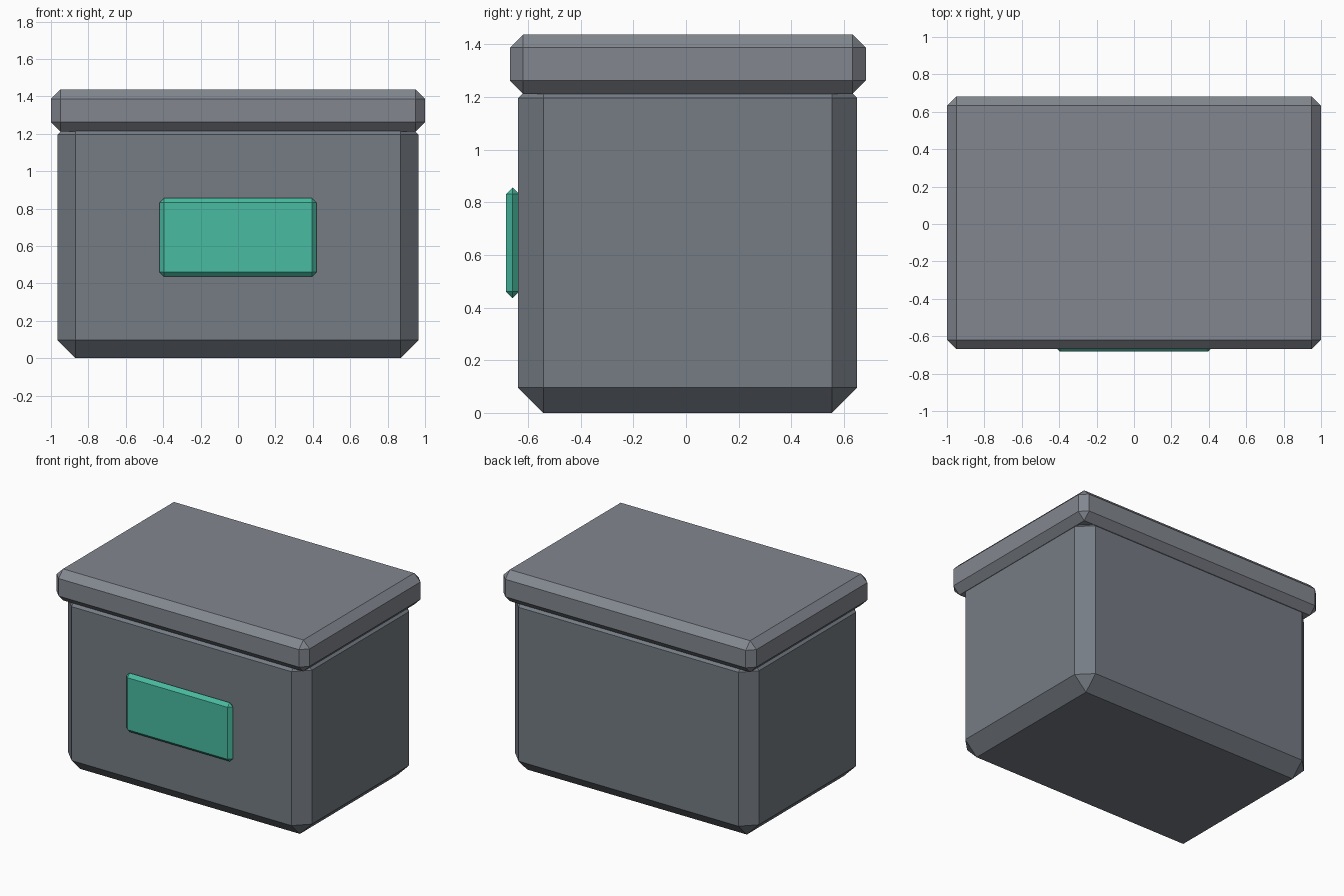
import bpy, bmesh

if "Cube" in bpy.data.objects:
    bpy.data.objects.remove(bpy.data.objects["Cube"])


def chamfered_box(name, lo, hi, chamfer, colour):
    """Box spanning lo..hi with a flat chamfer on every edge."""
    bm = bmesh.new()
    bmesh.ops.create_cube(bm, size=1.0)
    for v in bm.verts:
        v.co = [lo[i] + (v.co[i] + 0.5) * (hi[i] - lo[i]) for i in range(3)]
    bmesh.ops.bevel(bm, geom=bm.edges[:], offset=chamfer, offset_type='OFFSET',
                    segments=1, profile=0.5, affect='EDGES', clamp_overlap=True)
    bmesh.ops.recalc_face_normals(bm, faces=bm.faces[:])
    mesh = bpy.data.meshes.new(name)
    bm.to_mesh(mesh)
    bm.free()
    obj = bpy.data.objects.new(name, mesh)
    bpy.context.collection.objects.link(obj)
    mat = bpy.data.materials.new(name + "_colour")
    mat.diffuse_color = (*colour, 1.0)
    mat.use_nodes = True
    mat.node_tree.nodes["Principled BSDF"].inputs["Base Color"].default_value = mat.diffuse_color
    mesh.materials.append(mat)
    return obj


# Main container, its top chamfer tucked inside the lid
chamfered_box("box_body", (-0.965, -0.638, 0.0), (0.965, 0.65, 1.292), 0.096,
              (0.178, 0.202, 0.231))

# Overhanging lid
chamfered_box("lid", (-1.0, -0.669, 1.212), (1.0, 0.683, 1.437), 0.05,
              (0.225, 0.242, 0.275))

# Green label plate on the front
chamfered_box("front_label", (-0.42, -0.683, 0.436), (0.42, -0.634, 0.856), 0.0243,
              (0.065, 0.497, 0.352))
